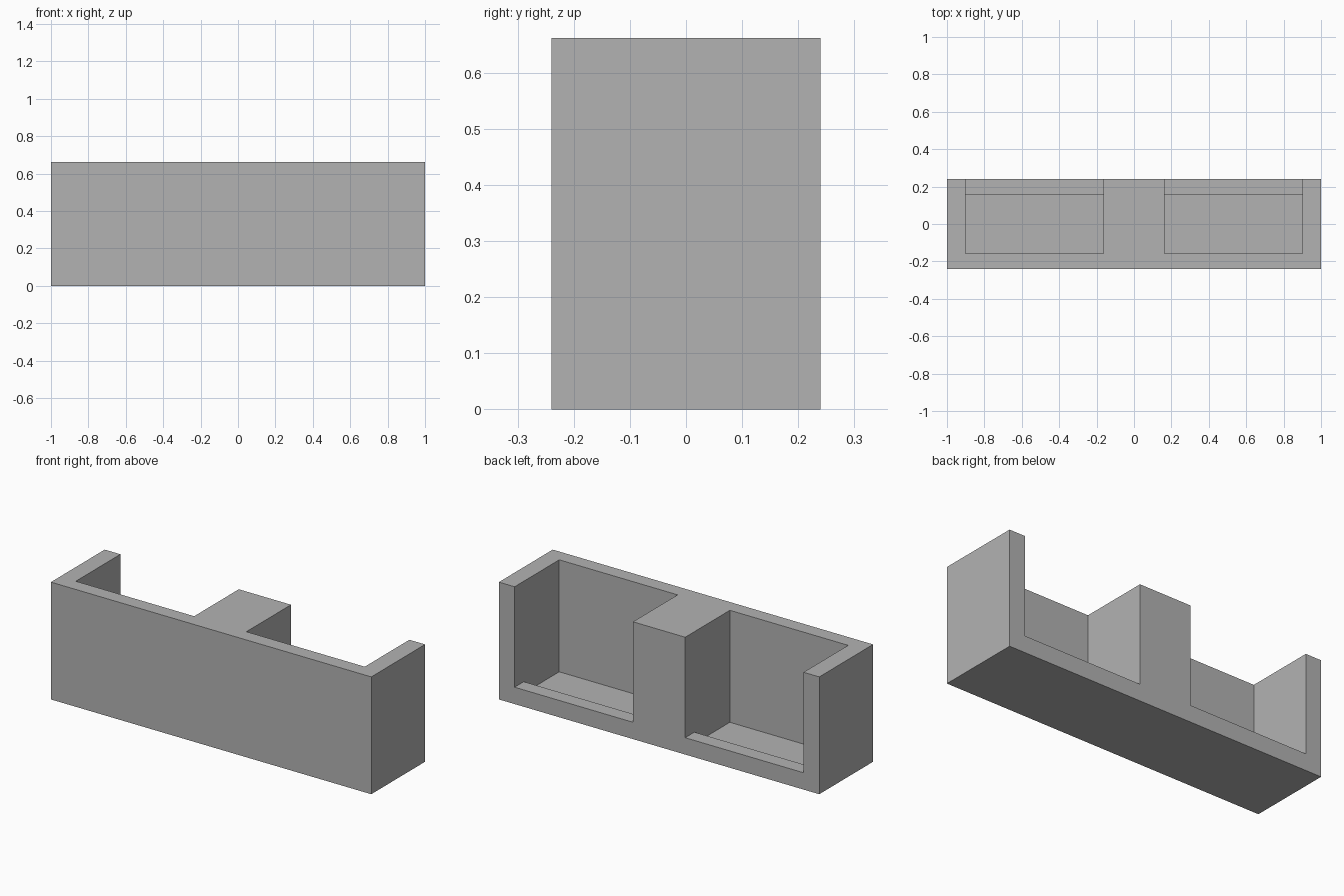
import bpy
import bmesh

if "Cube" in bpy.data.objects:
    bpy.data.objects.remove(bpy.data.objects["Cube"])

WIDTH, DEPTH, HEIGHT = 2.0, 0.48, 0.662
BAY_IN, BAY_OUT = 0.163, 0.902      # bay limits on each side of the centre pier
WALL_Y, LIP_Y = -0.158, 0.158       # inner faces of the front wall and the rear lip
FLOOR_Z, LIP_Z = 0.03, 0.095

grey = bpy.data.materials.new("plain grey")
grey.diffuse_color = (0.45, 0.45, 0.45, 1.0)
grey.use_nodes = True
grey.node_tree.nodes["Principled BSDF"].inputs["Base Color"].default_value = grey.diffuse_color


def prism(name, profile, x0, x1):
    """Extrude a (y, z) profile from x0 to x1."""
    bm = bmesh.new()
    face = bm.faces.new([bm.verts.new((x0, y, z)) for y, z in profile])
    ext = bmesh.ops.extrude_face_region(bm, geom=[face])
    moved = [g for g in ext["geom"] if isinstance(g, bmesh.types.BMVert)]
    bmesh.ops.translate(bm, verts=moved, vec=(x1 - x0, 0, 0))
    bmesh.ops.recalc_face_normals(bm, faces=bm.faces)
    mesh = bpy.data.meshes.new(name)
    bm.to_mesh(mesh)
    bm.free()
    mesh.materials.append(grey)
    obj = bpy.data.objects.new(name, mesh)
    bpy.context.collection.objects.link(obj)
    return obj


# Solid counter block
h = DEPTH / 2
counter = prism("counter_body", [(-h, 0), (h, 0), (h, HEIGHT), (-h, HEIGHT)],
                -WIDTH / 2, WIDTH / 2)

# Two open bays, each with a sunken floor behind a low rear lip
over = 0.1
bay_profile = [(WALL_Y, FLOOR_Z), (LIP_Y, FLOOR_Z), (LIP_Y, LIP_Z),
               (h + over, LIP_Z), (h + over, HEIGHT + over), (WALL_Y, HEIGHT + over)]
for side, name in ((-1, "left_bay_cutter"), (1, "right_bay_cutter")):
    x0, x1 = sorted((side * BAY_IN, side * BAY_OUT))
    cutter = prism(name, bay_profile, x0, x1)
    cutter.hide_render = True
    cutter.hide_set(True)
    cut = counter.modifiers.new(name, 'BOOLEAN')
    cut.operation = 'DIFFERENCE'
    cut.solver = 'EXACT'
    cut.object = cutter
